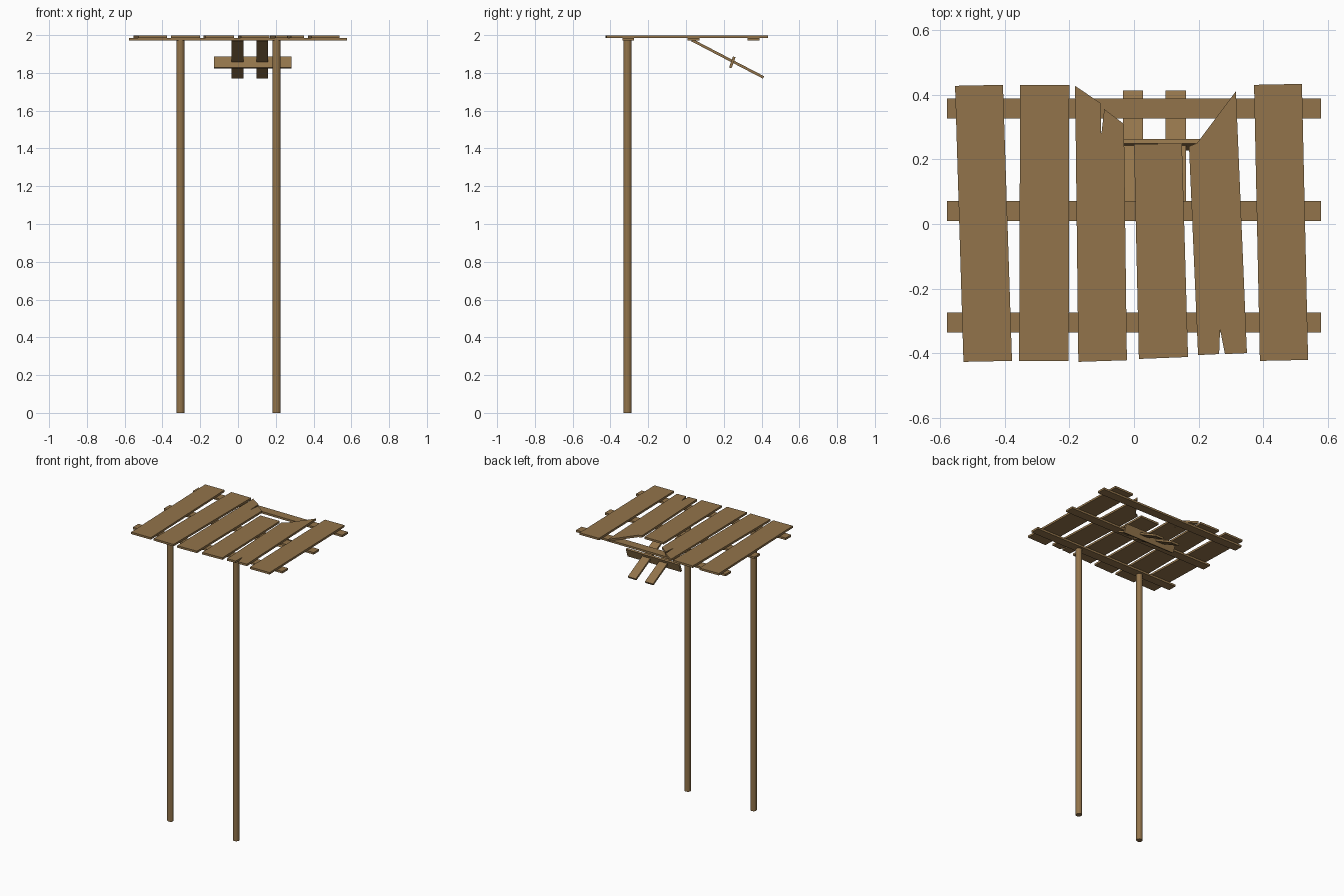
import bpy, bmesh, math
from mathutils import Vector

if "Cube" in bpy.data.objects:
    bpy.data.objects.remove(bpy.data.objects["Cube"])

wood = bpy.data.materials.new("weathered_wood")
wood.diffuse_color = (0.29, 0.175, 0.07, 1)
wood.use_nodes = True
wood.node_tree.nodes["Principled BSDF"].inputs["Base Color"].default_value = wood.diffuse_color

PLANK_BOTTOM, PLANK_TOP, RAIL_BOTTOM = 1.985, 1.999, 1.971


def finish(name, bm):
    bmesh.ops.recalc_face_normals(bm, faces=bm.faces)
    mesh = bpy.data.meshes.new(name)
    bm.to_mesh(mesh)
    bm.free()
    mesh.materials.append(wood)
    obj = bpy.data.objects.new(name, mesh)
    bpy.context.collection.objects.link(obj)
    return obj


def board(name, outline):
    """Flat board: top-view outline extruded upward."""
    bm = bmesh.new()
    face = bm.faces.new([bm.verts.new((x, y, PLANK_BOTTOM)) for x, y in outline])
    ext = bmesh.ops.extrude_face_region(bm, geom=[face])["geom"]
    verts = [g for g in ext if isinstance(g, bmesh.types.BMVert)]
    bmesh.ops.translate(bm, verts=verts, vec=(0, 0, PLANK_TOP - PLANK_BOTTOM))
    return finish(name, bm)


def box(name, centre, size, tilt=0.0):
    bm = bmesh.new()
    bmesh.ops.create_cube(bm, size=1)
    bmesh.ops.scale(bm, verts=bm.verts, vec=size)
    obj = finish(name, bm)
    obj.location = centre
    obj.rotation_euler.x = tilt
    return obj


# Deck planks, left to right; three are snapped or split
planks = [
    [(-.553, .427), (-.405, .43), (-.377, -.423), (-.527, -.426)],
    [(-.352, .429), (-.200, .429), (-.202, -.424), (-.355, -.424)],
    [(-.182, .427), (-.104, .374), (-.101, .275), (-.092, .355),
     (-.031, .309), (-.022, -.421), (-.172, -.426)],
    [(0, .247), (.148, .249), (.167, -.411), (.015, -.417)],
    [(.170, .240), (.195, .250), (.315, .410), (.349, -.399), (.281, -.402),
     (.266, -.325), (.263, -.402), (.198, -.405)],
    [(.371, .43), (.519, .433), (.538, -.42), (.389, -.423)],
]
for i, outline in enumerate(planks):
    board(f"deck_plank_{i + 1}", outline)

# Cross rails under the planks
for name, y in (("front_rail", -.305), ("middle_rail", .04), ("back_rail", .357)):
    box(name, (0, y, (RAIL_BOTTOM + PLANK_BOTTOM) / 2),
        (1.155, .062, PLANK_BOTTOM - RAIL_BOTTOM))

# Two posts standing under the front rail
for name, x in (("left_post", -.305), ("right_post", .203)):
    bm = bmesh.new()
    bmesh.ops.create_cone(bm, cap_ends=True, segments=12, radius1=.021,
                          radius2=.021, depth=RAIL_BOTTOM)
    finish(name, bm).location = (x, -.31, RAIL_BOTTOM / 2)

# Broken ladder piece sagging from the middle rail
start, end = Vector((0, .03, 1.974)), Vector((0, .41, 1.776))
mid, run = (start + end) / 2, end - start
tilt = math.atan2(run.z, run.y)
for name, x in (("left_sagging_slat", -.003), ("right_sagging_slat", .129)):
    box(name, (x, mid.y, mid.z), (.062, run.length, .014), tilt)
box("sagging_rung", (.077, .245, 1.856), (.41, .014, .062), math.radians(-20))
